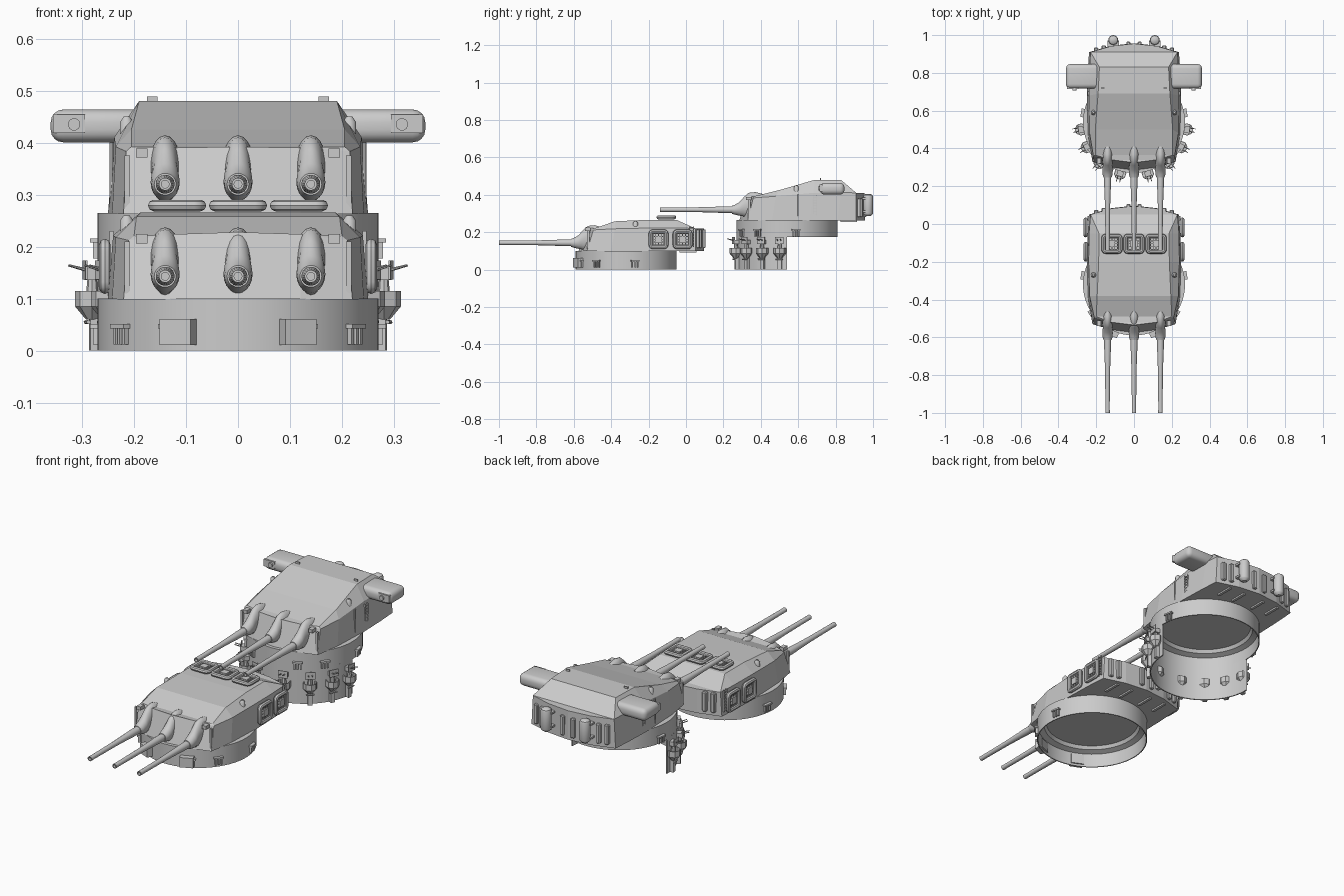
import bpy, bmesh, math
from mathutils import Vector, Matrix

if "Cube" in bpy.data.objects:
    bpy.data.objects.remove(bpy.data.objects["Cube"])

smooth = []


def finish(name, bm, soft=False):
    bmesh.ops.remove_doubles(bm, verts=bm.verts, dist=1e-5)
    bmesh.ops.recalc_face_normals(bm, faces=bm.faces)
    me = bpy.data.meshes.new(name)
    bm.to_mesh(me)
    bm.free()
    ob = bpy.data.objects.new(name, me)
    bpy.context.collection.objects.link(ob)
    if soft:
        smooth.append(ob)
    return ob


def box(name, loc, size, bevel=0, rz=0, seg=3):
    bm = bmesh.new()
    bmesh.ops.create_cube(bm, size=1, matrix=Matrix.Translation(loc) @ Matrix.Rotation(rz, 4, 'Z') @ Matrix.Diagonal((*size, 1)))
    if bevel:
        bmesh.ops.bevel(bm, geom=bm.edges[:], offset=bevel, segments=seg, profile=0.5, affect='EDGES')
    return finish(name, bm, bevel > 0)


def loft(name, rings, loop=False, caps=True, soft=True):
    bm = bmesh.new()
    vs = [[bm.verts.new(p) for p in r] for r in rings]
    n = len(vs[0])
    for a, b in zip(vs, vs[1:] + ([vs[0]] if loop else [])):
        for i in range(n):
            bm.faces.new((a[i], a[(i + 1) % n], b[(i + 1) % n], b[i]))
    if caps and not loop:
        bm.faces.new(vs[0])
        bm.faces.new(vs[-1])
    return finish(name, bm, soft)


def rod(name, stations, n=12, soft=True):
    """Round bar through (point, radius) stations along one straight axis."""
    axis = (Vector(stations[1][0]) - Vector(stations[0][0])).normalized()
    u = axis.orthogonal().normalized()
    v = axis.cross(u)
    ang = [2 * math.pi * i / n for i in range(n)]
    return loft(name, [[Vector(p) + r * (math.cos(a) * u + math.sin(a) * v) for a in ang] for p, r in stations], soft=soft)


def lathe(name, profile, cy, a0=0, a1=360, n=64):
    """Revolve (radius, z) points about the vertical axis at y = cy."""
    bm = bmesh.new()
    rows = []
    for i in range(n + 1):
        a = math.radians(a0 + (a1 - a0) * i / n)
        rows.append([bm.verts.new((r * math.sin(a), cy - r * math.cos(a), z)) for r, z in profile])
    for a, b in zip(rows, rows[1:]):
        for j in range(len(profile) - 1):
            bm.faces.new((a[j], b[j], b[j + 1], a[j + 1]))
    return finish(name, bm, True)


def raft(name, centre, u, v, w=0.106, h=0.106, t=0.011):
    """Rounded square float ring with slatted floor, lying in the plane u, v."""
    c, u, v = Vector(centre), Vector(u), Vector(v)
    nrm = u.cross(v)
    rings, rad = [], 0.012
    for k in range(4):
        sx, sy = ((1, 1), (-1, 1), (-1, -1), (1, -1))[k]
        for j in range(4):
            a = math.radians(90 * k + 30 * j)
            d = math.cos(a) * u + math.sin(a) * v
            p = c + u * sx * (w / 2 - t - rad) + v * sy * (h / 2 - t - rad) + d * rad
            rings.append([p + t * (math.cos(b) * d + math.sin(b) * nrm) for b in [i * math.pi / 4 for i in range(8)]])
    loft(name + "_float", rings, loop=True)
    for k in range(-2, 3):
        for d, e in ((u, v), (v, u)):
            p = c + e * k * 0.015
            rod(name + "_slat", [(p - d * .045, .003), (p + d * .045, .003)], 4, False)
    box(name + "_centre", c, [.035 * abs(u[i]) + .035 * abs(v[i]) + .014 * abs(nrm[i]) for i in range(3)])


def ladder(name, x, y, z0, z1):
    for d in (-.01, .01):
        box(name + "_rail", (x, y + d, (z0 + z1) / 2), (.008, .003, z1 - z0))
    for i in range(7):
        box(name + "_rung", (x, y, z0 + (z1 - z0) * (i + .5) / 7), (.008, .02, .003))


def gunhouse(name, rows, zb, dy):
    """Rows from front to rear: base x,y / wall top x,y,z / roof edge x,y,z."""
    bm = bmesh.new()

    def half(s):
        return [[bm.verts.new(p) for p in ((s * a, b + dy, zb), (s * c, d + dy, e), (s * f, g + dy, h))]
                for a, b, c, d, e, f, g, h in rows]
    R, L = half(1), half(-1)
    for i in range(len(rows) - 1):
        for S in (R, L):
            for j in (0, 1):
                bm.faces.new((S[i][j], S[i + 1][j], S[i + 1][j + 1], S[i][j + 1]))
        bm.faces.new((R[i][2], R[i + 1][2], L[i + 1][2], L[i][2]))
        bm.faces.new((R[i][0], R[i + 1][0], L[i + 1][0], L[i][0]))
    finish(name, bm)


def rear(x):
    return .095 - .8 * x * x


def turret(tag, dy, dz, zb, ztop):
    # three barrels with flared roots, bores and blast bags
    for x in (-.14, 0, .14):
        z = .143 + dz
        rod(tag + "_barrel", [((x, y + dy, z), r) for y, r in
            ((-.985, .0075), (-1, .0075), (-1, .012), (-.97, .0115), (-.80, .013), (-.70, .016), (-.66, .018), (-.5, .019))], 20)
        secs = ((-.615, 0, .021, .021), (-.60, 0, .026, .026), (-.575, .004, .028, .036), (-.55, .016, .025, .052),
                (-.525, .026, .027, .064), (-.49, .034, .031, .06), (-.45, .034, .029, .05))
        loft(tag + "_blast_bag", [[(x + a * math.cos(t), y + dy, z + o + b * math.sin(t))
             for t in [i * math.pi / 10 for i in range(20)]] for y, o, a, b in secs])
    cy = -.32 + dy
    for s in (1, -1):
        # sighting hoods, front sights and side ladders
        rod(tag + "_sight_hood", [((s * .214, cy + .05, ztop - .05), .014), ((s * .214, cy + .05, ztop - .015), .013),
                                  ((s * .214, cy + .05, ztop - .005), .006)], 12)
        box(tag + "_front_sight", (s * .185, -.525 + dy, zb + .115), (.022, .03, .018))
        box(tag + "_front_step", (s * .213, -.522 + dy, zb + .06), (.01, .012, .10))
        ladder(tag + "_ladder", s * .243, (-.17 if dz else .03) + dy, zb + .02, zb + .13)
        # ribs on the rear wall and brackets beneath the overhang
        for x in (.03, .16, .20):
            box(tag + "_rear_rib", (s * x, rear(x) + dy, zb + .065), (.022, .022, .10), .004, seg=1)
        for x in (.06, .15):
            box(tag + "_overhang_bracket", (s * x, .01 + dy, zb - .004), (.014, .09, .012))
        # step brackets round the barbette
        for a in (28, 55, 100):
            for k in (-3, 0, 3):
                t = math.radians(a + k) * s
                box(tag + "_bracket_post", (.274 * math.sin(t), cy - .274 * math.cos(t), zb - .07), (.007, .012, .036), rz=t)
            t = math.radians(a) * s
            box(tag + "_bracket_bar", (.277 * math.sin(t), cy - .277 * math.cos(t), zb - .053), (.045, .016, .008), rz=t)
    # hollow barbette ring
    lathe(tag + "_barbette", [(0, zb - .004), (.225, zb - .004), (.235, zb - .02), (.262, zb - .03), (.265, zb - .1 if dz == 0 else zb - .09),
                              (.27, zb - .1 if dz == 0 else zb - .09), (.27, zb), (0, zb)], cy)


front_rows = [(0, -.575, 0, -.535, .228, 0, -.535, .228), (.12, -.56, .12, -.52, .224, .12, -.52, .224),
              (.22, -.53, .21, -.495, .212, .20, -.49, .22), (.242, -.40, .235, -.38, .218, .195, -.38, .258),
              (.25, -.20, .24, -.20, .222, .187, -.20, .266), (.245, -.05, .238, -.05, .222, .185, -.05, .265),
              (.238, .05, .23, .05, .22, .23, .05, .22), (.12, .084, .12, .082, .22, .12, .082, .22), (0, .097, 0, .095, .22, 0, .095, .22)]
rear_rows = [(0, -.575, 0, -.535, .392, 0, -.535, .392), (.12, -.56, .12, -.52, .390, .12, -.52, .390),
             (.22, -.53, .215, -.50, .383, .205, -.495, .392), (.242, -.40, .235, -.38, .392, .205, -.36, .425),
             (.25, -.20, .238, -.18, .41, .190, -.17, .48), (.245, -.05, .235, -.03, .412, .183, -.03, .478),
             (.238, .05, .23, .05, .41, .23, .05, .41), (.12, .084, .12, .082, .41, .12, .082, .41), (0, .097, 0, .095, .41, 0, .095, .41)]
gunhouse("front_gunhouse", front_rows, .098, 0)
gunhouse("rear_gunhouse", rear_rows, .263, .86)
turret("front_turret", 0, 0, .10, .265)
turret("rear_turret", .86, .177, .265, .455)

# rafts on the front turret roof and sides
for x in (-.117, 0, .117):
    raft("roof_raft", (x, -.105, .279), (1, 0, 0), (0, 1, 0), w=.112)
for s in (1, -1):
    for y in (-.147, -.018):
        raft("side_raft", (s * .256, y, .162), (0, 1, 0), (0, 0, 1))
    # lockers on the front barbette
    t = s * math.radians(24)
    box("barbette_locker", (.277 * math.sin(t), -.32 - .277 * math.cos(t), .036), (.065, .04, .05), rz=t)
    # rangefinder arms with front windows
    box("rangefinder_arm", (s * .27, .782, .432), (.18, .13, .063), .024, seg=4)
    box("rangefinder_hood", (s * .325, .722, .436), (.062, .014, .036))
    rod("rangefinder_lens", [((s * .315, .725, .435), .012), ((s * .315, .708, .435), .012)], 12)
    box("roof_tab", (s * .165, .72, .483), (.02, .006, .012))
    # canisters on the rear wall
    rod("rear_canister", [((s * .11, .974, z), r) for z, r in
        ((.285, .012), (.295, .024), (.30, .026), (.39, .026), (.398, .023), (.405, .012))], 16)
    for z in (.31, .38):
        box("canister_clamp", (s * .11, .956, z), (.06, .03, .01))
    # edge pipes on the rear gunhouse
    rod("edge_pipe", [((s * .243, .60, .275), .004), ((s * .243, .60, .40), .004)], 6)

# half-round support screen under the rear turret
lathe("support_screen", [(.27, 0), (.27, .18), (.264, .18), (.264, 0), (.27, 0)], .54, -90, 90, 40)

# light gun platforms round the screen
for s in (1, -1):
    for a in (15, 40, 62, 82):
        t = math.radians(a) * s
        d = Vector((math.sin(t), -math.cos(t), 0))
        e = Vector((math.cos(t), math.sin(t), 0))
        c = Vector((0, .54, 0)) + d * .283
        up = Vector((0, 0, 1))
        box("platform_column", c - d * .006 + up * .042, (.022, .022, .084), rz=t)
        rod("gun_tub", [(c + up * z, r) for z, r in ((.06, .012), (.085, .033), (.115, .033), (.115, .029), (.09, .029))], 8, False)
        rod("gun_pedestal", [(c + up * .088, .014), (c + up * .14, .009)], 8)
        box("gun_cradle", c + up * .147, (.034, .026, .022), rz=t)
        box("gun_shield", c + d * .014 + up * .155, (.046, .004, .036), rz=t)
        for k in (-.009, .009):
            p = c + e * k + up * .152
            rod("light_barrel", [(p, .0035), (p + d * .045 + up * .012, .002)], 6)
        p = c + d * .01 + up * .055
        rod("lower_spar", [(p - e * .02, .004), (p + e * .02, .004)], 6)

for ob in smooth:
    ob.select_set(True)
bpy.context.view_layer.objects.active = smooth[0]
bpy.ops.object.shade_smooth_by_angle(angle=math.radians(35))
